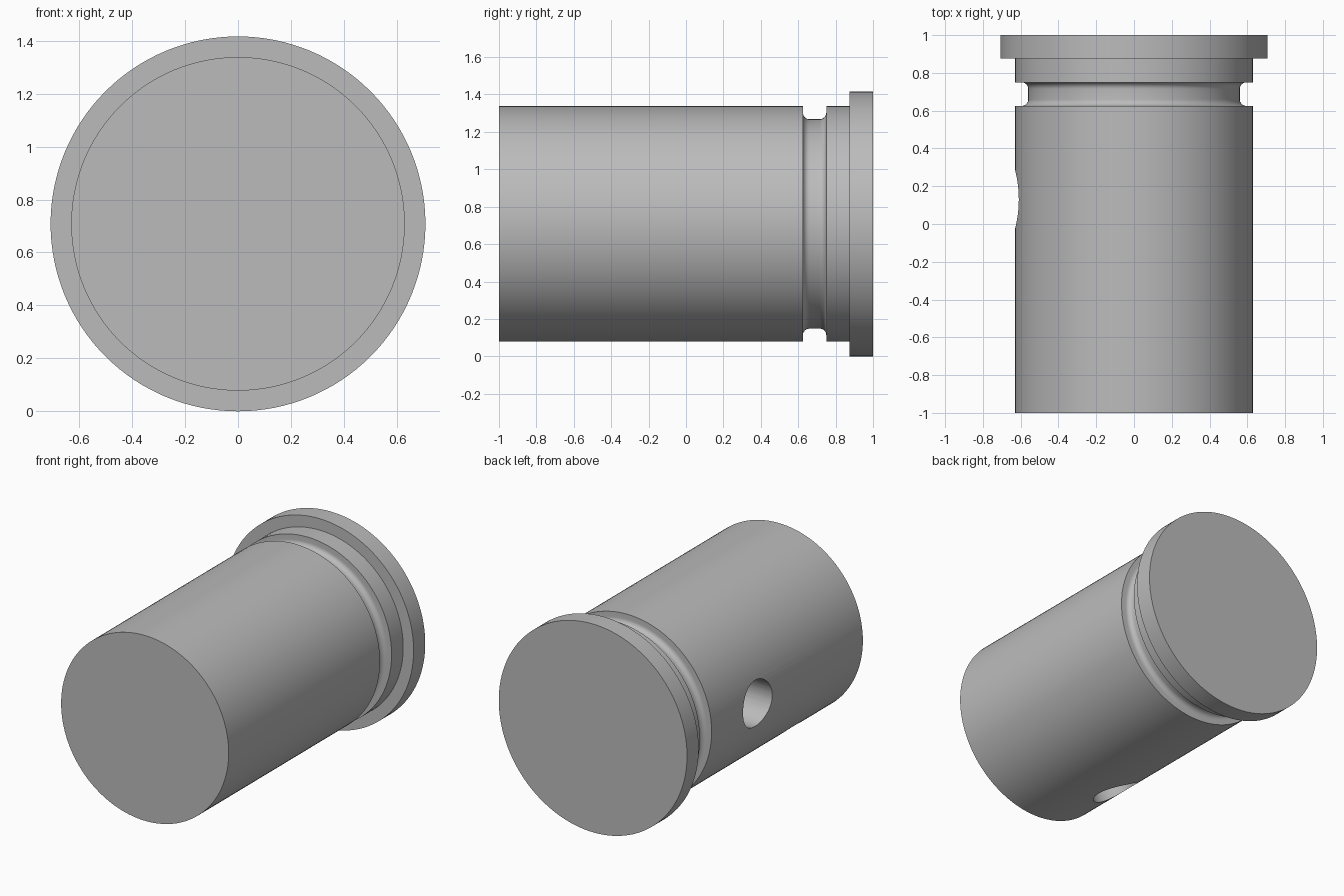
import bpy, math
from mathutils import Vector

cube = bpy.data.objects.get("Cube")
if cube:
    bpy.data.objects.remove(cube, do_unlink=True)

BODY_R, GROOVE_R, FLANGE_R = 0.63, 0.56, 0.708
AXIS_Z = FLANGE_R
GROOVE_START, GROOVE_END, FILLET = 0.625, 0.75, 0.035
SEGMENTS = 128

steel = bpy.data.materials.new("steel_grey")
steel.use_nodes = True
grey = (0.5, 0.5, 0.5, 1)
steel.diffuse_color = grey
steel.node_tree.nodes["Principled BSDF"].inputs["Base Color"].default_value = grey


def fillet(y, start, end, steps=8):
    """Quarter-round at the groove floor as (radius, y) points."""
    angles = [math.radians(start + (end - start) * i / steps) for i in range(steps + 1)]
    return [(GROOVE_R + FILLET + FILLET * math.sin(a), y + FILLET * math.cos(a)) for a in angles]


def lathe(name, profile):
    """Revolve a (radius, y) profile around the pin axis, with flat end caps."""
    verts, faces = [], []
    for r, y in profile:
        for s in range(SEGMENTS):
            a = math.tau * s / SEGMENTS
            verts.append((r * math.cos(a), y, AXIS_Z + r * math.sin(a)))
    for i in range(len(profile) - 1):
        for s in range(SEGMENTS):
            a, b = i * SEGMENTS + s, i * SEGMENTS + (s + 1) % SEGMENTS
            faces.append((a, a + SEGMENTS, b + SEGMENTS, b))
    faces.append(tuple(range(SEGMENTS)))
    faces.append(tuple(reversed(range(len(verts) - SEGMENTS, len(verts)))))
    mesh = bpy.data.meshes.new(name)
    mesh.from_pydata(verts, [], faces)
    mesh.materials.append(steel)
    obj = bpy.data.objects.new(name, mesh)
    bpy.context.collection.objects.link(obj)
    return obj


def drill(target, y, angle, radius, depth):
    """Cut a round radial hole; angle is measured downward from -x."""
    a = math.radians(angle)
    out = Vector((-math.cos(a), 0, -math.sin(a)))
    outer = BODY_R + 0.1
    centre = Vector((0, y, AXIS_Z)) + out * (outer - (depth + 0.1) / 2)
    bpy.ops.mesh.primitive_cylinder_add(vertices=64, radius=radius, depth=depth + 0.1,
                                        location=centre,
                                        rotation=out.to_track_quat('Z', 'Y').to_euler())
    cutter = bpy.context.object
    cutter.name = "hole_cutter"
    cutter.hide_render = True
    cutter.data.materials.append(steel)
    mod = target.modifiers.new("hole", 'BOOLEAN')
    mod.operation, mod.solver, mod.object = 'DIFFERENCE', 'EXACT', cutter
    bpy.context.view_layer.objects.active = target
    bpy.ops.object.modifier_apply(modifier=mod.name)
    bpy.data.objects.remove(cutter, do_unlink=True)


# Pin body with rounded groove, shoulder and end flange
profile = [(BODY_R, -1), (BODY_R, GROOVE_START)]
profile += fillet(GROOVE_START + FILLET, 180, 270)
profile += fillet(GROOVE_END - FILLET, 270, 360)
profile += [(BODY_R, GROOVE_END), (BODY_R, 0.875), (FLANGE_R, 0.875), (FLANGE_R, 1)]
pin = lathe("grooved_pin", profile)

# Two radial ports
drill(pin, y=0.13, angle=0, radius=0.157, depth=0.6)
drill(pin, y=-0.54, angle=61, radius=0.157, depth=0.6)

bpy.ops.object.select_all(action='DESELECT')
pin.select_set(True)
bpy.context.view_layer.objects.active = pin
bpy.ops.object.shade_smooth_by_angle(angle=math.radians(30))
